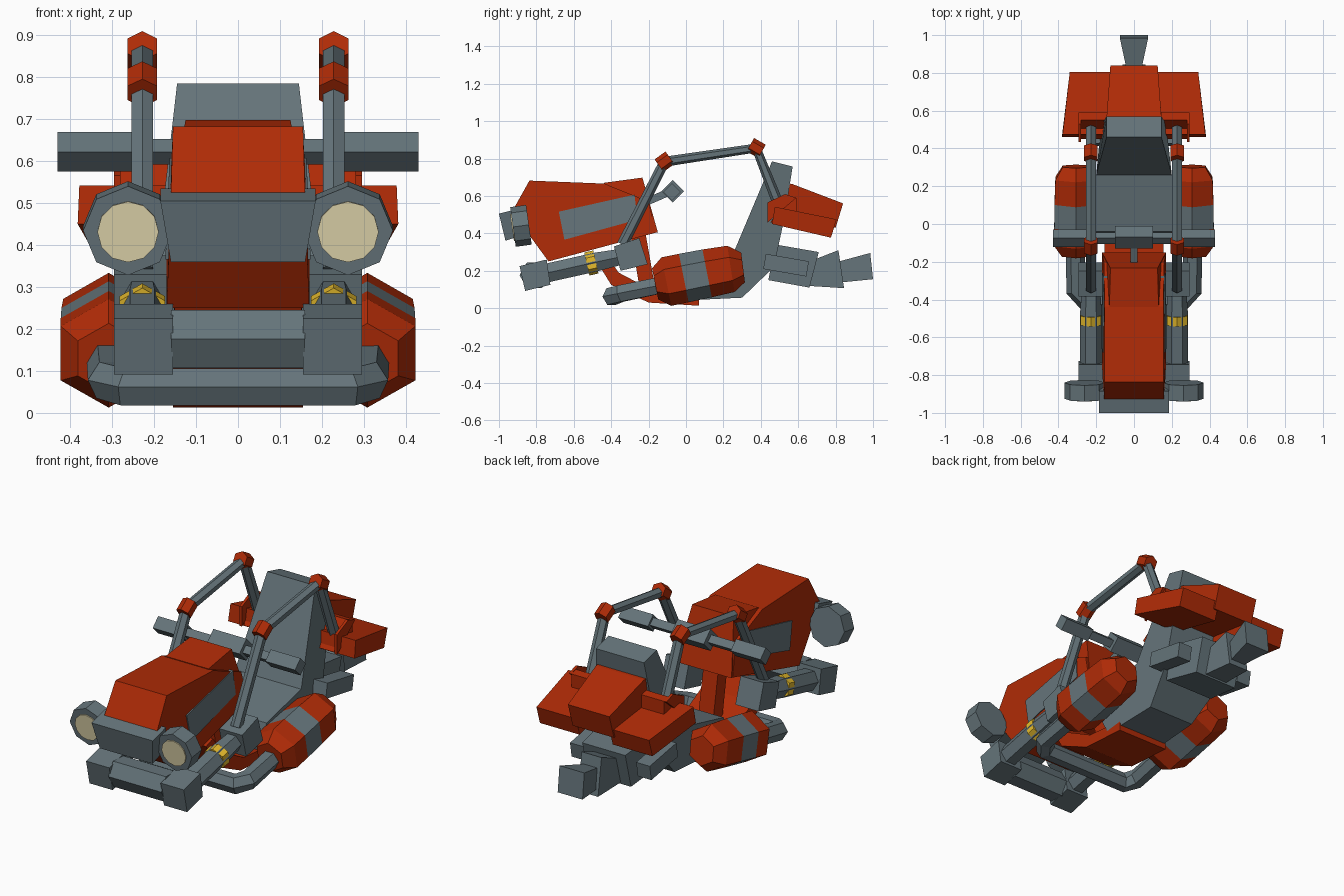
import bpy, bmesh, math
from mathutils import Vector

cube = bpy.data.objects.get("Cube")
if cube:
    bpy.data.objects.remove(cube, do_unlink=True)


def material(name, rgb):
    m = bpy.data.materials.new(name)
    m.use_nodes = True
    colour = (*rgb, 1)
    m.diffuse_color = colour
    m.node_tree.nodes["Principled BSDF"].inputs["Base Color"].default_value = colour
    return m


RED = material("red paint", (0.43, 0.024, 0.002))
GREY = material("blue grey metal", (0.13, 0.175, 0.195))
LENS = material("cream lens", (0.76, 0.68, 0.42))
GOLD = material("gold", (0.92, 0.58, 0.03))


def finish(name, bm, mats):
    bmesh.ops.recalc_face_normals(bm, faces=bm.faces)
    mesh = bpy.data.meshes.new(name)
    bm.to_mesh(mesh)
    bm.free()
    for m in mats:
        mesh.materials.append(m)
    bpy.context.collection.objects.link(bpy.data.objects.new(name, mesh))


def solid(name, mat, pts):
    """Side profile; each point is (y, z, half width) or (y, z, x1, x2)."""
    bm = bmesh.new()
    a, b = [], []
    for p in pts:
        x1, x2 = (-p[2], p[2]) if len(p) == 3 else p[2:]
        a.append(bm.verts.new((x1, p[0], p[1])))
        b.append(bm.verts.new((x2, p[0], p[1])))
    bm.faces.new(a)
    bm.faces.new(b[::-1])
    for i in range(len(a)):
        j = (i + 1) % len(a)
        bm.faces.new((a[i], b[i], b[j], a[j]))
    finish(name, bm, [mat])


def tube(name, mats, path, radii, sides=6, ref=(1, 0, 0), phase=0):
    """Sweep a polygon along a path, one material per segment."""
    path = [Vector(p) for p in path]
    if not isinstance(radii, (list, tuple)):
        radii = [radii] * len(path)
    bm = bmesh.new()
    rings = []
    last = len(path) - 1
    for i, (p, r) in enumerate(zip(path, radii)):
        t = Vector()
        if i > 0:
            t += (p - path[i - 1]).normalized()
        if i < last:
            t += (path[i + 1] - p).normalized()
        t.normalize()
        u = Vector(ref)
        u = (u - t * u.dot(t)).normalized()
        v = t.cross(u)
        angles = [math.radians(phase) + math.tau * k / sides for k in range(sides)]
        rings.append([bm.verts.new(p + (u * math.cos(a) + v * math.sin(a)) * r) for a in angles])
    used = list(dict.fromkeys(mats))
    slots = [used.index(m) for m in mats]
    if len(slots) < last:
        slots = slots * last
    bm.faces.new(rings[0]).material_index = slots[0]
    bm.faces.new(rings[-1]).material_index = slots[-1]
    for i in range(last):
        for k in range(sides):
            j = (k + 1) % sides
            f = bm.faces.new((rings[i][k], rings[i][j], rings[i + 1][j], rings[i + 1][k]))
            f.material_index = slots[i]
    finish(name, bm, used)


# Hood, dashboard and nose
solid("hood", RED, [(-.93, .516, .16), (-.837, .682, .155), (-.436, .666, .155),
                    (-.2, .57, .16), (-.16, .404, .17), (-.735, .25, .17)])
solid("dashboard", RED, [(-.44, .67, .13), (-.233, .698, .125), (-.15, .404, .17), (-.4, .45, .165)])
solid("hood_side_panel", GREY, [(-.68, .516, .167), (-.275, .607, .163), (-.26, .473, .169), (-.65, .366, .173)])
solid("nose_bar", GREY, [(-1, .505, .185), (-.885, .535, .185), (-.85, .40, .16), (-.965, .36, .16)])

# Slim steering column over a wide floor, and the seat tub
solid("steering_column", RED, [(-.30, .42, .045), (-.22, .42, .045), (-.16, .08, .045), (-.24, .06, .045)])
solid("floor", RED, [(-.49, .27, .15), (-.40, .125, .155), (-.2, .03, .155), (.07, .013, .155),
                     (.07, .07, .155), (-.17, .09, .155), (-.36, .19, .155), (-.43, .29, .15)])
solid("seat_tub", GREY, [(.46, .785, .145), (.57, .757, .145), (.53, .5, .17), (.47, .22, .18), (.30, .056, .14),
                         (-.03, .04, .15), (-.06, .16, .2), (-.04, .24, .2), (.26, .31, .2)])

# Rear deck, engine box and exhaust
solid("rear_hump", RED, [(.53, .67, .15), (.57, .663, .145), (.84, .56, .125), (.80, .43, .125), (.5, .47, .15)])
solid("engine_box", GREY, [(.48, .34, .15), (.71, .30, .13), (.66, .11, .13), (.44, .15, .15)])
solid("exhaust_pipe", GREY, [(.66, .25, .07), (.815, .31, .06), (.845, .107, .06), (.64, .12, .07)])
solid("exhaust_tip", GREY, [(.80, .245, .035), (.985, .295, .075), (1, .155, .075), (.80, .135, .035)])

# Handlebar
tube("handlebar_clamp", [GREY], [(-.1, -.07, .625), (.1, -.07, .625)], .06, 4, (0, 0, 1), 0)
tube("handlebar_rod", [GREY], [(-.3, -.075, .622), (.3, -.075, .622)], .03, 4, (0, 0, 1), 0)
tube("steering_stem", [GREY], [(0, -.23, .56), (0, -.08, .625)], .028, 4, phase=45)

# Front axle and skid tube
tube("axle_beam", [GREY], [(-.16, -.81, .176), (.16, -.81, .176)], .08, 6, (0, 1, 0))
skid = [(.31, -.1, .13), (.31, -.35, .078), (.265, -.4, .062)]
tube("skid_tube", [GREY], skid + [(-x, y, z) for x, y, z in skid[::-1]], .051, 6, (0, 0, 1), 30)

# Paired parts
for side, s in (("left", 1), ("right", -1)):
    tube(side + "_handle_grip", [GREY], [(s * .25, -.075, .622), (s * .43, -.075, .622)], .047, 4, (0, 0, 1))

    # Headlight
    x = s * .262
    tube(side + "_headlight", [GREY], [(x, -.925, .434), (x, -.84, .446)], .107, 8)
    tube(side + "_headlight_lens", [LENS], [(x, -.93, .431), (x, -.923, .432)], .073, 12)

    # Axle boxes joined by a strut; the gold collar shows above and below it
    a, b = s * .155, s * .295
    solid(side + "_axle_box", GREY, [(-.89, .225, a, b), (-.745, .26, a, b), (-.725, .125, a, b), (-.86, .092, a, b)])
    solid(side + "_mount_block", GREY, [(-.385, .33, a, b), (-.25, .375, a, b), (-.205, .235, a, b), (-.35, .2, a, b)])
    x = s * .228
    tube(side + "_front_strut", [GREY], [(x, -.78, .18), (x, -.48, .247), (x, -.3, .285)], [.058, .058, .046], 6)
    tube(side + "_strut_collar", [GOLD], [(x, -.53, .236), (x, -.482, .247)], .063, 6, phase=30)

    # Roll bar with straight red joints lying along each bend
    bar = [Vector((x, -.34, .34)), Vector((x, -.115, .783)), Vector((x, .375, .856)), Vector((x, .5, .54))]
    tube(side + "_roll_bar", [GREY], bar, .03, 6, phase=30)
    for label, i in (("front", 1), ("rear", 2)):
        along = (bar[i + 1] - bar[i]).normalized() + (bar[i] - bar[i - 1]).normalized()
        along = along.normalized() * .036
        tube(f"{side}_{label}_roll_bar_joint", [RED], [bar[i] - along, bar[i] + along], .041, 6, phase=30)

    # Side pod with grey band
    x = s * .308
    tube(side + "_side_pod", [RED, RED, GREY, RED, RED],
         [(x, -.165, .13), (x, -.105, .142), (x, -.012, .161), (x, .113, .186), (x, .24, .21), (x, .305, .218)],
         [.085, .132, .132, .13, .125, .08], 6, phase=90)

    # Rear fender, its mount with an outer cheek, and a small exhaust stub
    a = s * .1
    solid(side + "_rear_fender", RED, [(.475, .542, a, s * .378), (.805, .475, a, s * .34),
                                       (.775, .377, a, s * .34), (.46, .45, a, s * .382)])
    b, c = s * .28, s * .295
    solid(side + "_fender_mount", RED, [(.45, .457, a, b), (.55, .6, a, b), (.59, .59, a, b), (.59, .48, a, b)])
    solid(side + "_mount_cheek", RED, [(.435, .565, b, c), (.53, .61, b, c), (.59, .59, b, c), (.435, .457, b, c)])
    x = s * .2
    tube(side + "_exhaust_stub", [GREY], [(x, .42, .25), (x, .65, .21)], .058, 4, phase=45)
